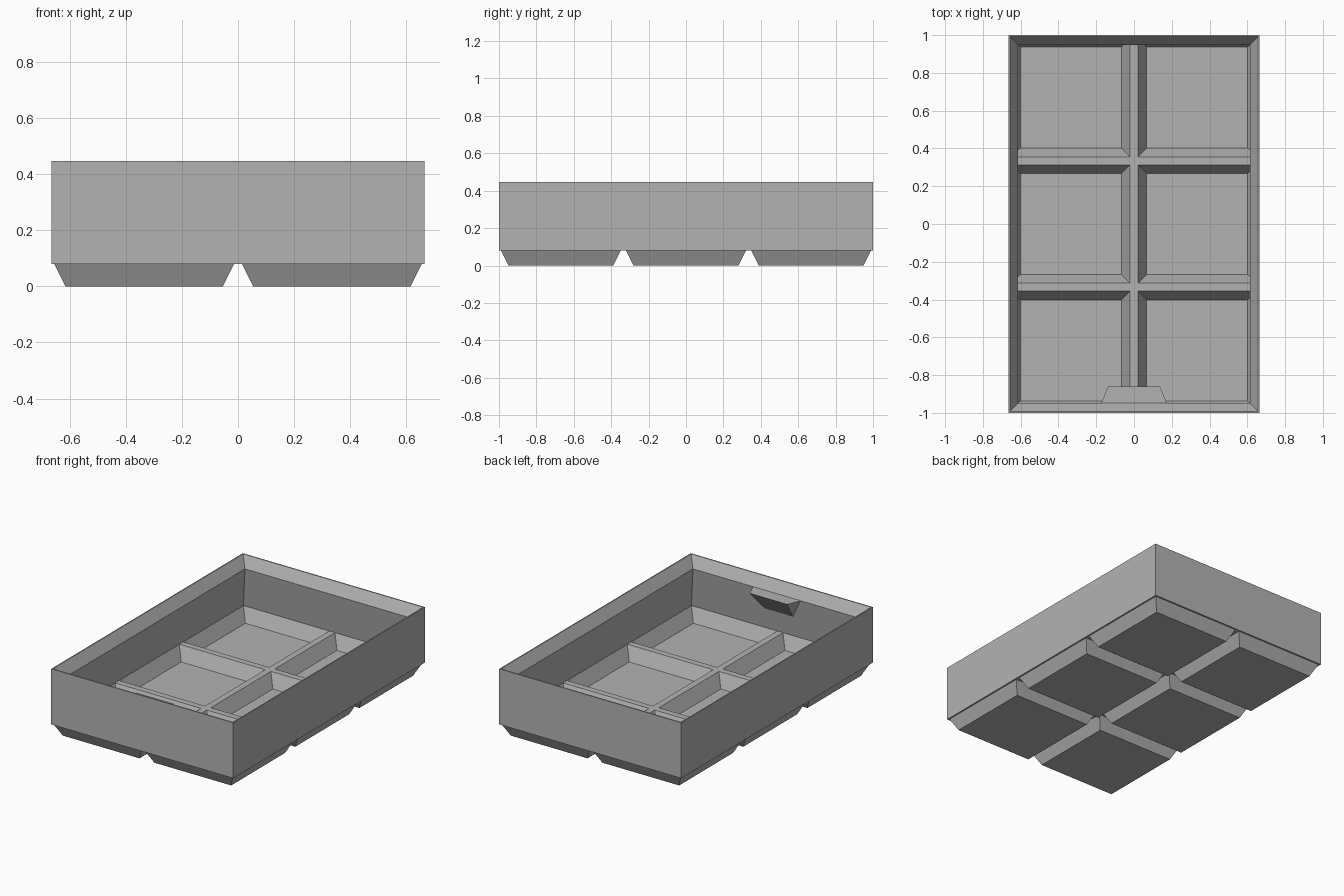
import bpy
import bmesh

cube = bpy.data.objects.get("Cube")
if cube:
    bpy.data.objects.remove(cube, do_unlink=True)

grey = bpy.data.materials.new("plain_grey")
grey.use_nodes = True
colour = (0.45, 0.45, 0.45, 1)
grey.diffuse_color = colour
grey.node_tree.nodes["Principled BSDF"].inputs["Base Color"].default_value = colour

PITCH = 0.669          # spacing of the cells
HALF = PITCH / 2
OUT_X, OUT_Y = 0.665, 1.0
TOP, FOOT_TOP, RIB_TOP, FLOOR = 0.447, 0.08, 0.112, 0.025
LIP_Z = 0.377
WALL = 0.016           # wall thickness above the ribs
CELLS = [(i * HALF, j * PITCH) for i in (-1, 1) for j in (-1, 0, 1)]


def rect(x0, x1, y0, y1, z):
    return [(x0, y0, z), (x1, y0, z), (x1, y1, z), (x0, y1, z)]


def inset_rect(d, z):
    return rect(d - OUT_X, OUT_X - d, d - OUT_Y, OUT_Y - d, z)


def square(c, h, z):
    return rect(c[0] - h, c[0] + h, c[1] - h, c[1] + h, z)


def clipped_square(c, d, z):
    """Full cell outline, kept within the body inset by d."""
    lim = (OUT_X - d, OUT_Y - d)
    return [(max(-lim[0], min(lim[0], x)), max(-lim[1], min(lim[1], y)), z)
            for x, y, z in square(c, HALF, z)]


def loft(bm, rings, cap_first=False, cap_last=False):
    vs = [[bm.verts.new(p) for p in r] for r in rings]
    for a, b in zip(vs, vs[1:]):
        for i in range(len(a)):
            j = (i + 1) % len(a)
            bm.faces.new((a[i], a[j], b[j], b[i]))
    if cap_first:
        bm.faces.new(vs[0][::-1])
    if cap_last:
        bm.faces.new(vs[-1])


def finish(bm, name):
    bmesh.ops.dissolve_degenerate(bm, dist=0.0005, edges=bm.edges[:])
    bmesh.ops.remove_doubles(bm, verts=bm.verts[:], dist=0.0005)
    me = bpy.data.meshes.new(name)
    bm.to_mesh(me)
    bm.free()
    me.materials.append(grey)
    ob = bpy.data.objects.new(name, me)
    bpy.context.collection.objects.link(ob)


# Walls with the sloping lip and the inner face running back below it
bm = bmesh.new()
loft(bm, [inset_rect(0, FOOT_TOP), inset_rect(0, TOP), inset_rect(0.008, TOP),
          inset_rect(0.052, LIP_Z), inset_rect(WALL, RIB_TOP)])
finish(bm, "outer_walls")

# Tapered feet and the underside between them
bm = bmesh.new()
for c in CELLS:
    loft(bm, [square(c, 0.2805, 0), square(c, 0.3205, FOOT_TOP),
              clipped_square(c, 0, FOOT_TOP)], cap_first=True)
finish(bm, "feet")

# Sunken compartments with the ribs between them
bm = bmesh.new()
for c in CELLS:
    loft(bm, [clipped_square(c, WALL, RIB_TOP), square(c, HALF - 0.021, RIB_TOP),
              square(c, HALF - 0.067, FLOOR)], cap_last=True)
finish(bm, "compartments")

# Wedge tab under the lip of the front wall
bm = bmesh.new()
tab = [(-0.175, -0.95, LIP_Z), (0.175, -0.95, LIP_Z), (0.137, -0.86, LIP_Z),
       (-0.137, -0.86, LIP_Z), (-0.1, -0.975, 0.235), (0.1, -0.975, 0.235)]
v = [bm.verts.new(p) for p in tab]
for f in ((0, 1, 2, 3), (3, 2, 5, 4), (0, 3, 4), (2, 1, 5), (1, 0, 4, 5)):
    bm.faces.new([v[i] for i in f])
finish(bm, "label_tab")
